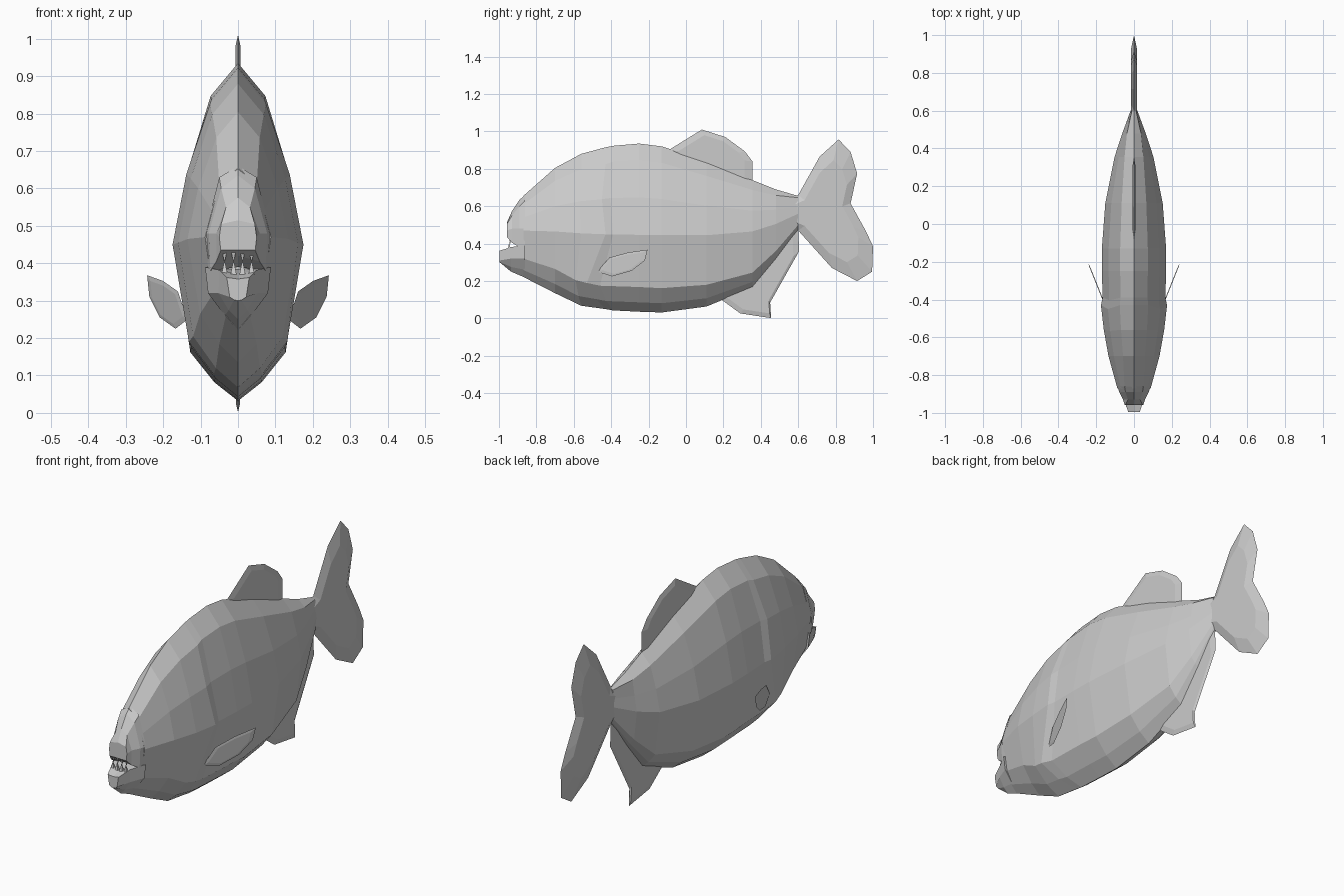
import bpy, bmesh, math
from mathutils import Vector

if "Cube" in bpy.data.objects:
    bpy.data.objects.remove(bpy.data.objects["Cube"])

skin = bpy.data.materials.new("grey skin")
skin.diffuse_color = (0.6, 0.6, 0.6, 1)
skin.use_nodes = True
skin.node_tree.nodes["Principled BSDF"].inputs["Base Color"].default_value = skin.diffuse_color


def finish(name, bm):
    bmesh.ops.remove_doubles(bm, verts=bm.verts, dist=0.0002)
    bmesh.ops.recalc_face_normals(bm, faces=bm.faces)
    me = bpy.data.meshes.new(name)
    bm.to_mesh(me)
    bm.free()
    me.materials.append(skin)
    ob = bpy.data.objects.new(name, me)
    bpy.context.collection.objects.link(ob)
    return ob


def loft(name, halves):
    """Skin half sections (x, y, z), listed top to bottom and mirrored in x."""
    bm = bmesh.new()
    rings = []
    for h in halves:
        full = h + [(-x, y, z) for x, y, z in h[-2:0:-1]]
        rings.append([bm.verts.new(p) for p in full])
    n = len(rings[0])
    for a, b in zip(rings, rings[1:]):
        for i in range(n):
            j = (i + 1) % n
            bm.faces.new((a[i], a[j], b[j], b[i]))
    bm.faces.new(rings[0])
    bm.faces.new(rings[-1])
    return finish(name, bm)


def fin(name, outline, centre, t, inset, place=lambda y, z: 0.0, side=1):
    """Blade with a sharp rim and a thicker middle."""
    bm = bmesh.new()
    cy, cz = centre

    def ring(k, off):
        pts = [(cy + (y - cy) * k, cz + (z - cz) * k) for y, z in outline]
        return [bm.verts.new((side * (place(y, z) + off), y, z)) for y, z in pts]
    rim = ring(1, 0)
    for off in (t, -t):
        inner = ring(inset, off)
        for i in range(len(rim)):
            j = (i + 1) % len(rim)
            bm.faces.new((rim[i], rim[j], inner[j], inner[i]))
        bm.faces.new(inner)
    return finish(name, bm)


# Body: y, ridge z, widest z, chine z, keel z, half width, gill slant
stations = [
    (-.87, .655, .47, .32, .222, .088, 0),
    (-.70, .805, .465, .265, .135, .135, 0),
    (-.56, .88, .455, .205, .068, .160, -.03),
    (-.43, .915, .45, .19, .050, .175, -.10),
    (-.39, .923, .45, .175, .043, .166, -.07),
    (-.25, .935, .447, .168, .036, .170, 0),
    (-.13, .920, .445, .162, .032, .170, 0),
    (.11, .84, .445, .18, .064, .152, 0),
    (.355, .74, .465, .245, .165, .103, 0),
    (.48, .69, .505, .36, .315, .062, 0),
    (.60, .655, .56, .50, .475, .018, 0),
]
sections = []
for y, zt, zm, zl, zk, w, g in stations:
    xa = max(.43 * w, min(.05, .6 * w))
    za = zt - .09 * w / .175
    sections.append([
        (0, y, zt), (xa, y, za), (.79 * w, y + .2 * g, zm + .5 * (za - zm)),
        (w, y, zm), (.75 * w, y + g, zl),
        (.37 * w, y + .5 * g, zk + .38 * (zl - zk)), (0, y, zk)])
loft("body", sections)

# Jaws around the open mouth
def jaw(name, rows):
    loft(name, [[(x, y, z) for x, z in pts] for y, pts in rows])

jaw("upper_jaw", [
    (-.86, [(0, .660), (.050, .63), (.088, .48), (.080, .39), (0, .39)]),
    (-.89, [(0, .635), (.045, .60), (.078, .48), (.074, .38), (0, .39)]),
    (-.93, [(0, .575), (.032, .55), (.058, .48), (.058, .405), (0, .42)]),
    (-.957, [(0, .515), (.045, .505), (.050, .47), (.046, .435), (0, .435)])])
jaw("lower_jaw", [
    (-.86, [(0, .385), (.088, .39), (.080, .32), (.035, .26), (0, .218)]),
    (-.935, [(0, .372), (.050, .382), (.052, .32), (.025, .275), (0, .25)]),
    (-.996, [(0, .358), (.030, .362), (.022, .31), (.010, .302), (0, .30)])])

# Teeth: small four sided spikes along both lips
bm = bmesh.new()
for x in (-.036, -.012, .012, .036):
    for z0, z1, y in ((.37, .41, -.945), (.44, .40, -.94)):
        tip = bm.verts.new((x, y, z1))
        r = .008
        base = [bm.verts.new((x + a * r, y + b * r, z0))
                for a, b in ((1, 1), (-1, 1), (-1, -1), (1, -1))]
        bm.faces.new(base)
        for i in range(4):
            bm.faces.new((base[i], base[(i + 1) % 4], tip))
finish("teeth", bm)

# Tail, back and belly fins
fin("tail_fin", [(.53, .63), (.60, .66), (.715, .866), (.816, .957), (.88, .89),
                 (.915, .775), (.88, .615), (.963, .465), (1, .385), (.995, .25),
                 (.915, .20), (.78, .27), (.60, .47), (.53, .50)],
    (.72, .56), .017, .72)
fin("dorsal_fin", [(-.09, .902), (.085, 1.01), (.21, .97), (.315, .893),
                   (.355, .84), (.355, .72), (.14, .78), (-.05, .85)],
    (.15, .86), .007, .8)
fin("anal_fin", [(.60, .48), (.605, .36), (.45, .085), (.455, .002), (.29, .027),
                 (.19, .10), (.25, .17), (.40, .24), (.54, .44)],
    (.40, .17), .006, .85)

# Side fins, swept outward
for name, side in (("right_side_fin", 1), ("left_side_fin", -1)):
    fin(name, [(-.475, .25), (-.395, .225), (-.29, .255), (-.22, .31),
               (-.205, .368), (-.31, .353), (-.41, .325)],
        (-.34, .29), .002, .8, lambda y, z: .165 + .4 * (y + .4), side)
